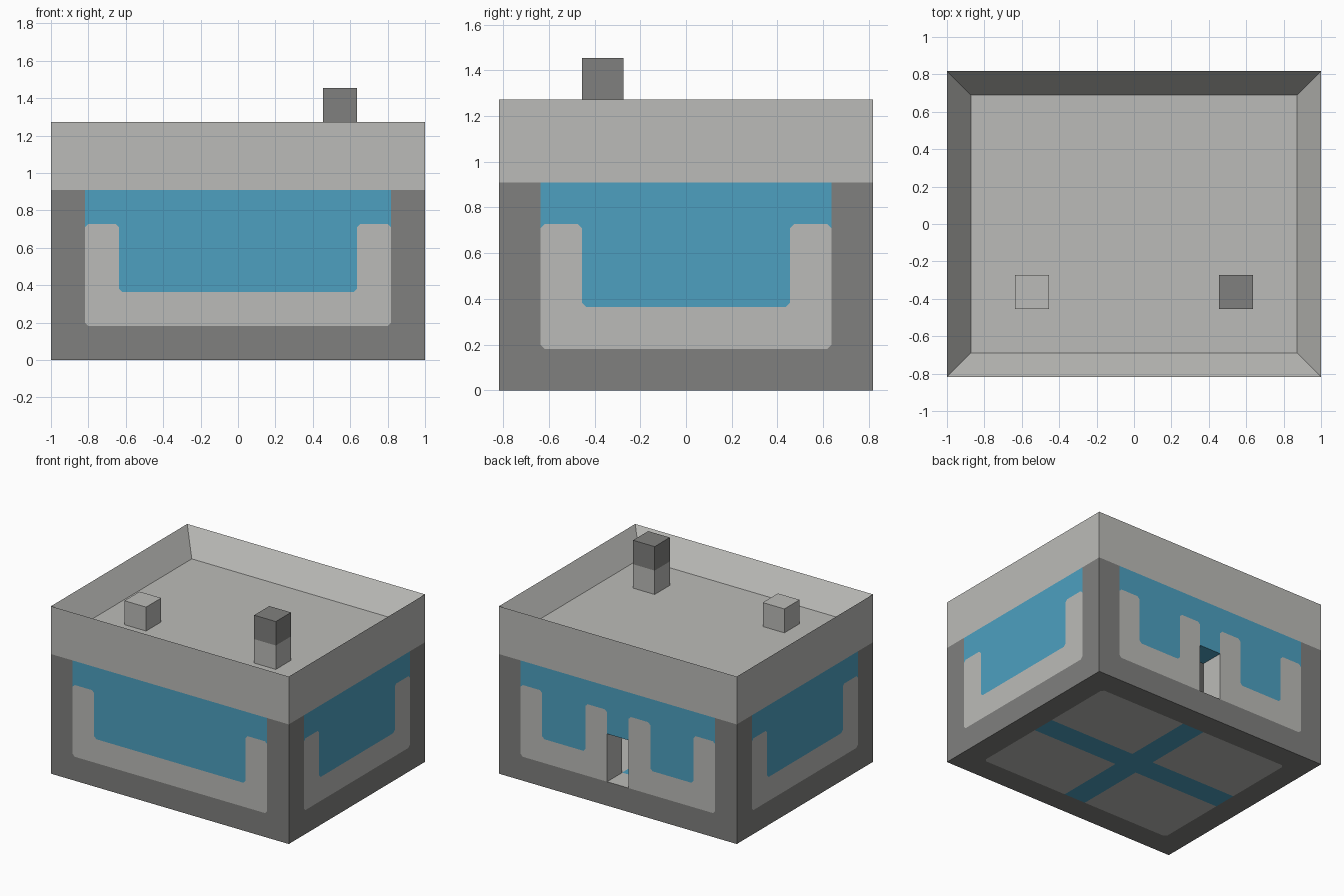
import bpy, bmesh, math
from mathutils import Matrix, Vector

old = bpy.data.objects.get("Cube")
if old:
    bpy.data.objects.remove(old, do_unlink=True)

U = 1 / 11      # building module
C = 0.2         # corner cut, in modules


def material(name, rgb):
    m = bpy.data.materials.new(name)
    m.use_nodes = True
    m.diffuse_color = (*rgb, 1)
    m.node_tree.nodes["Principled BSDF"].inputs["Base Color"].default_value = (*rgb, 1)
    return m


MATS = [material("light_grey", (0.50, 0.50, 0.48)),
        material("dark_grey", (0.216, 0.216, 0.209)),
        material("window_blue", (0.074, 0.352, 0.527))]
LIGHT, DARK, BLUE = range(3)


def finish(name, bm):
    bm.transform(Matrix.Scale(U, 4))
    mesh = bpy.data.meshes.new(name)
    bm.to_mesh(mesh)
    bm.free()
    for m in MATS:
        mesh.materials.append(m)
    bpy.context.collection.objects.link(bpy.data.objects.new(name, mesh))


def add_face(bm, points, mat, facing):
    """Add a flat polygon whose normal looks along facing."""
    face = bm.faces.new([bm.verts.new(p) for p in points])
    face.material_index = mat
    face.normal_update()
    if face.normal.dot(Vector(facing)) < 0:
        face.normal_flip()


def cut_corners(path):
    """Chamfer every inner corner of an open path."""
    pts = [Vector(p) for p in path]
    out = []
    for a, b, c in zip(pts, pts[1:], pts[2:]):
        out += [b + (a - b).normalized() * C, b + (c - b).normalized() * C]
    return [tuple(p) for p in out] + [path[-1]]


def box(name, low, high, mat):
    bm = bmesh.new()
    bmesh.ops.create_cube(bm, size=1)
    for v in bm.verts:
        v.co = [h if c > 0 else l for c, l, h in zip(v.co, low, high)]
    for f in bm.faces:
        f.material_index = mat
    finish(name, bm)


def wall(name, p, dist, angle, door=False):
    """Half of the wall pattern, mirrored; p is half the panel width."""
    d = 1 if door else 0
    path = [(p, 2), (p, 8), (p - 2, 8), (p - 2, 4)]
    path += [(3, 4), (3, 8), (1, 8), (1, 6)] if door else [(0, 4)]
    edge = cut_corners(path)
    corner = [(p, 2 + C), (p - C, 2)]
    frame = [(0, 0), (p + 2, 0), (p + 2, 10), (p, 10)] + corner + [(0, 2)]
    blue = [(0, 10)] + ([(0, 6)] if door else []) + edge[::-1] + [(p, 10)]
    outer = [(frame, DARK), ([(d, 2)] + corner[::-1] + edge, LIGHT), (blue, BLUE)]
    inner = [([(d, 2), (p, 2)] + edge, LIGHT), (blue, BLUE)]
    bm = bmesh.new()
    for side in (1, -1):
        for shapes, y, facing in ((outer, -dist, (0, -1, 0)), (inner, 2 - dist, (0, 1, 0))):
            for shape, mat in shapes:
                add_face(bm, [(side * s, y, z) for s, z in shape], mat, facing)
    if door:
        # door sill, soffit and jambs
        near, far = -dist, 2 - dist
        for z, mat, up in ((2, LIGHT, 1), (6, BLUE, -1)):
            add_face(bm, [(-1, near, z), (1, near, z), (1, far, z), (-1, far, z)], mat, (0, 0, up))
        for x in (-1, 1):
            add_face(bm, [(x, near, 2), (x, far, 2), (x, far, 6), (x, near, 6)], LIGHT, (-x, 0, 0))
    bm.transform(Matrix.Rotation(angle, 4, "Z"))
    finish(name, bm)


# Walls
wall("front_wall", 9, 9, 0)
wall("back_wall", 9, 9, math.pi, door=True)
wall("left_wall", 7, 11, math.pi / 2)
wall("right_wall", 7, 11, -math.pi / 2)

# Underside and inner floor, one quarter mirrored twice
cross = [(0, 0), (9, 0), (9, 1), (1, 1), (1, 7), (0, 7)]
panel = [(1, 1), (9, 1), (9, 7 - C), (9 - C, 7), (1, 7)]
border = [(9, 0), (11, 0), (11, 9), (0, 9), (0, 7), (9 - C, 7), (9, 7 - C)]
tile = [(1, 1), (9, 1), (9, 7), (1, 7)]
bm = bmesh.new()
for sx in (1, -1):
    for sy in (1, -1):
        for shape, mat, z, up in ((cross, BLUE, 0, -1), (panel, LIGHT, 0, -1),
                                  (border, DARK, 0, -1), (cross, BLUE, 2, 1),
                                  (tile, LIGHT, 2, 1)):
            add_face(bm, [(sx * x, sy * y, z) for x, y in shape], mat, (0, 0, up))
finish("floor", bm)

# Roof block with a sunken deck
bm = bmesh.new()
bmesh.ops.create_cube(bm, size=1, matrix=Matrix.Translation((0, 0, 12)) @ Matrix.Diagonal((22, 18, 4, 1)))
bm.normal_update()
deck = max(bm.faces, key=lambda f: f.calc_center_median().z)
bmesh.ops.inset_individual(bm, faces=[deck], thickness=2)
bmesh.ops.translate(bm, verts=deck.verts, vec=(0, 0, -2))
finish("roof", bm)

# Rooftop posts, the taller one with a dark cap
box("short_post", (-7, -5, 12), (-5, -3, 14), LIGHT)
box("chimney_base", (5, -5, 12), (7, -3, 14), LIGHT)
box("chimney_cap", (5, -5, 14), (7, -3, 16), DARK)
